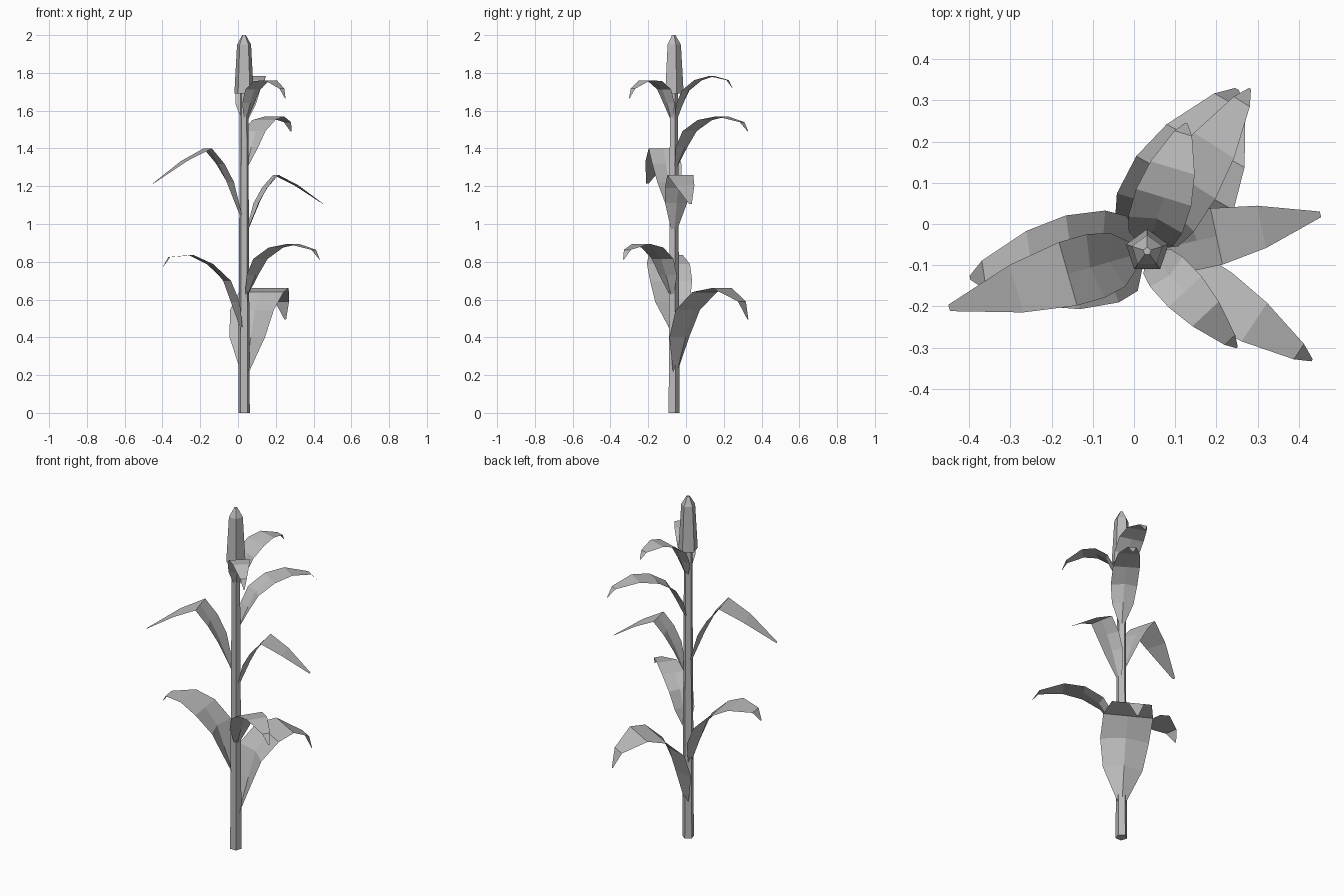
import bpy, bmesh, math
from mathutils import Vector

if "Cube" in bpy.data.objects:
    bpy.data.objects.remove(bpy.data.objects["Cube"])

AXIS = Vector((0.032, -0.066, 0))

mat = bpy.data.materials.new("plain grey")
mat.use_nodes = True
grey = (0.5, 0.5, 0.5, 1)
mat.diffuse_color = grey
mat.node_tree.nodes["Principled BSDF"].inputs["Base Color"].default_value = grey


def finish(name, bm):
    mesh = bpy.data.meshes.new(name)
    bm.to_mesh(mesh)
    bm.free()
    mesh.materials.append(mat)
    obj = bpy.data.objects.new(name, mesh)
    bpy.context.collection.objects.link(obj)
    return obj


def five_sided(name, rings):
    """Lofted pentagonal column from (height, radius) rings, capped at both ends."""
    bm = bmesh.new()
    loops = []
    for z, radius in rings:
        angles = [math.pi / 2 + i * math.tau / 5 for i in range(5)]
        loops.append([bm.verts.new(AXIS + Vector((radius * math.cos(a), radius * math.sin(a), z)))
                      for a in angles])
    for low, high in zip(loops, loops[1:]):
        for i in range(5):
            j = (i + 1) % 5
            bm.faces.new((low[i], low[j], high[j], high[i]))
    bm.faces.new(loops[0][::-1])
    bm.faces.new(loops[-1])
    return finish(name, bm)


# Leaf outlines: (share of reach, share of rise, share of half width)
ARCHED = [(0.03, 0, 0.12), (0.14, 0.42, 0.8), (0.24, 0.72, 0.98), (0.42, 0.93, 1),
          (0.65, 1, 0.8), (0.92, 0.89, 0.32), (1, 0.71, 0.04)]
BENT = [(0.03, 0, 0.15), (0.18, 0.52, 0.85), (0.28, 0.78, 1), (0.4, 1, 1),
        (0.66, 0.82, 0.75), (1, 0.5, 0.1)]


def leaf(name, outline, heading, base, rise, reach, half_width, tilt=0):
    """Single-sheet blade, folded around the stem at its foot and flat further out."""
    a = math.radians(heading)
    out = Vector((math.cos(a), math.sin(a), 0))
    side = Vector((-out.y, out.x, 0))
    bm = bmesh.new()
    rows = []
    for r, h, w in outline:
        mid = AXIS + out * r * reach + Vector((0, 0, base + h * rise + tilt * r))
        fold = out * half_width * w * max(0, 0.4 - r)
        edge = side * half_width * w
        rows.append([bm.verts.new(p) for p in (mid - edge - fold, mid + fold * 0.4, mid + edge - fold)])
    for near, far in zip(rows, rows[1:]):
        for i in range(2):
            bm.faces.new((near[i], far[i], far[i + 1], near[i + 1]))
    return finish(name, bm)


# Stalk and seed head
five_sided("stalk", [(0, 0.032), (1.75, 0.023)])
five_sided("seed_head", [(1.69, 0.054), (1.95, 0.039), (2, 0.01)])

# Leaves from the ground up
leaf("lowest_back_leaf", ARCHED, 61, 0.2, 0.5, 0.45, 0.135, -0.06)
leaf("low_right_leaf", ARCHED, 188.5, 0.43, 0.34, 0.435, 0.115, 0.1)
leaf("low_front_leaf", ARCHED, -33.5, 0.61, 0.285, 0.48, 0.07)
leaf("middle_left_leaf", BENT, 12, 0.95, 0.31, 0.43, 0.07)
leaf("middle_right_leaf", BENT, 196, 1.03, 0.37, 0.5, 0.08)
leaf("high_back_leaf", ARCHED, 57.7, 1.29, 0.28, 0.467, 0.072)
leaf("top_back_leaf", ARCHED, 73, 1.53, 0.24, 0.325, 0.07, 0.02)
leaf("top_front_leaf", ARCHED, -47, 1.54, 0.26, 0.32, 0.055, -0.06)
